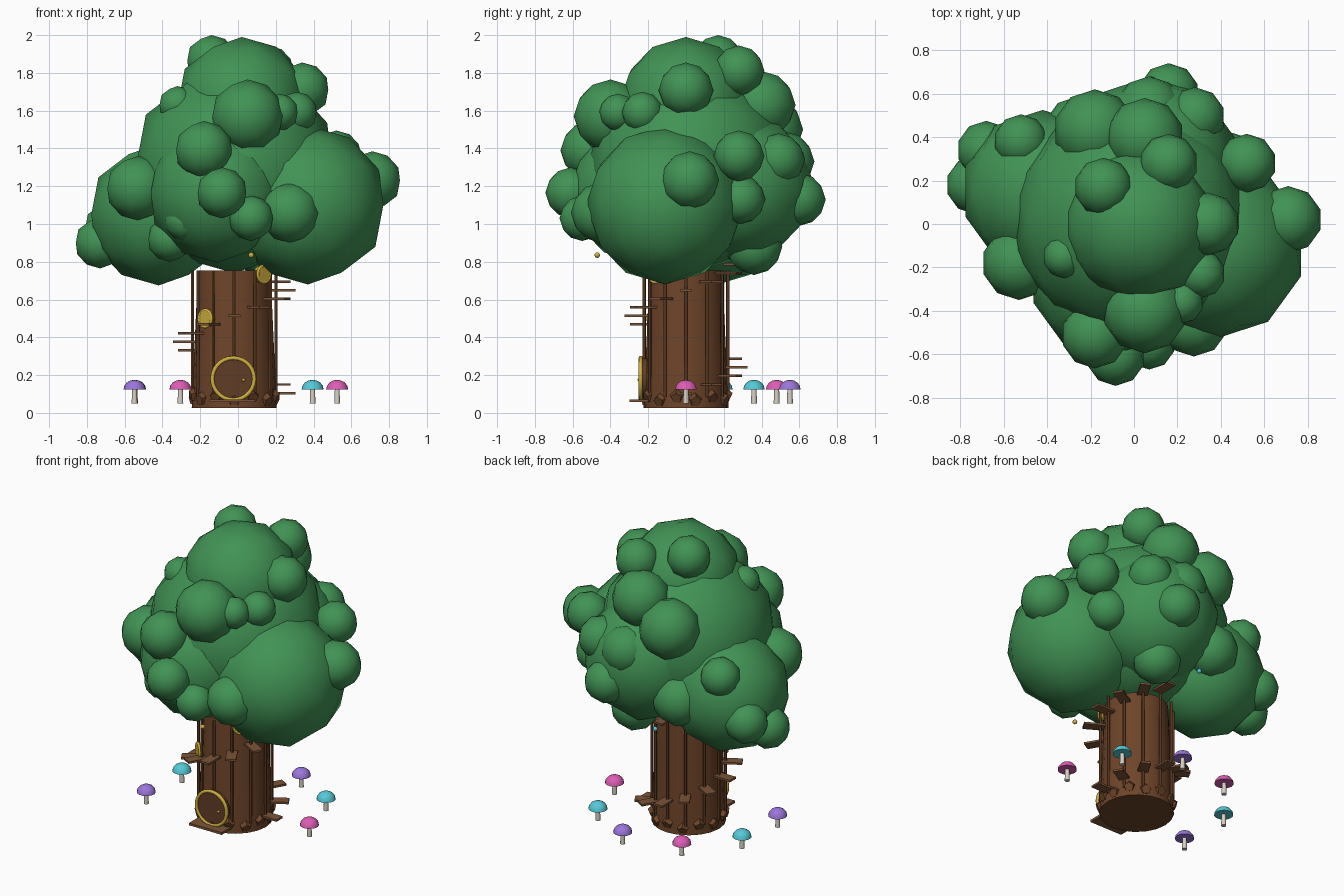
import bpy, math, random
from mathutils import Vector

if "Cube" in bpy.data.objects:
    bpy.data.objects.remove(bpy.data.objects["Cube"])

random.seed(4)
CX = -0.02  # trunk axis


def mat(name, col):
    m = bpy.data.materials.new(name)
    m.diffuse_color = (*col, 1)
    m.use_nodes = True
    m.node_tree.nodes["Principled BSDF"].inputs["Base Color"].default_value = m.diffuse_color
    return m


LEAF = mat("leaf green", (0.053, 0.29, 0.09))
BARK = mat("bark brown", (0.155, 0.058, 0.022))
DARK = mat("door brown", (0.12, 0.046, 0.019))
PLANK = mat("plank brown", (0.20, 0.09, 0.04))
GOLD = mat("gold", (0.62, 0.43, 0.05))
PINK = mat("pink", (0.72, 0.11, 0.46))
CYAN = mat("cyan", (0.09, 0.59, 0.68))
PURPLE = mat("purple", (0.33, 0.18, 0.70))
STEM = mat("stem cream", (0.68, 0.63, 0.54))


def finish(name, m, smooth=None):
    o = bpy.context.object
    o.name = name
    o.data.materials.append(m)
    if smooth:
        bpy.ops.object.shade_smooth_by_angle(angle=math.radians(smooth))
    return o


def ball(name, x, y, z, r, m):
    bpy.ops.mesh.primitive_ico_sphere_add(subdivisions=2, radius=r, location=(x, y, z))
    return finish(name, m, 60)


def rod(name, loc, r1, r2, h, n, m, rot=(0, 0, 0), smooth=40):
    bpy.ops.mesh.primitive_cone_add(vertices=n, radius1=r1, radius2=r2, depth=h, location=loc, rotation=rot)
    return finish(name, m, smooth)


def box(name, loc, size, m, rz=0):
    bpy.ops.mesh.primitive_cube_add(size=1, location=loc, rotation=(0, 0, rz))
    bpy.context.object.scale = size
    return finish(name, m)


def ring(name, loc, R, r, rot, m):
    bpy.ops.mesh.primitive_torus_add(location=loc, rotation=rot, major_radius=R, minor_radius=r,
                                     major_segments=28, minor_segments=8)
    return finish(name, m, 60)


# large foliage masses
for x, y, z, r in [(-0.02, 0.02, 1.29, 0.55), (0.02, 0.0, 1.635, 0.355), (0.37, -0.11, 1.10, 0.42),
                   (-0.42, 0.15, 1.05, 0.375), (-0.11, -0.25, 1.165, 0.37), (0.08, 0.28, 1.20, 0.40)]:
    ball("foliage_mass", x, y, z, r, LEAF)

# small foliage puffs
for x, y, z, r in [
        (-0.14, 0.17, 1.865, 0.135), (0.16, 0.28, 1.81, 0.135), (0.34, 0.0, 1.71, 0.145),
        (0.05, -0.40, 1.57, 0.195), (-0.18, -0.51, 1.39, 0.155), (-0.085, -0.61, 1.165, 0.135),
        (0.275, -0.45, 1.06, 0.16), (0.07, -0.55, 1.03, 0.12), (-0.53, -0.18, 1.19, 0.17),
        (-0.73, 0.18, 0.90, 0.135), (-0.68, 0.34, 0.98, 0.135), (-0.52, 0.38, 1.25, 0.125),
        (-0.18, 0.43, 1.50, 0.19), (0.05, 0.40, 1.63, 0.18), (0.28, 0.49, 1.34, 0.14),
        (0.52, 0.28, 1.36, 0.135), (0.45, 0.29, 1.13, 0.13), (0.71, 0.02, 1.23, 0.155),
        (0.31, -0.23, 1.59, 0.11), (-0.32, -0.15, 1.63, 0.10), (0.16, 0.60, 1.13, 0.14),
        (0.07, 0.52, 1.33, 0.16), (0.12, 0.36, 0.88, 0.15), (-0.36, -0.20, 0.92, 0.12),
        (-0.25, 0.42, 1.05, 0.17), (-0.28, -0.40, 1.02, 0.11), (0.22, -0.36, 1.59, 0.10)]:
    ball("foliage_puff", x, y, z, r, LEAF)

# trunk with vertical bark ridges
rod("trunk", (CX, 0, 0.39), 0.225, 0.192, 0.73, 20, BARK)
for i in range(12):
    a = math.tau * i / 12
    rod("bark_ridge", (CX + 0.222 * math.cos(a), 0.222 * math.sin(a), 0.42), 0.009, 0.009, 0.67, 6, BARK)

# chunky roots around the base, pointing out and down
for i in range(14):
    a = math.tau * (i + 0.5) / 14
    d = Vector((math.cos(a), math.sin(a), random.uniform(-0.5, -0.2)))
    rot = d.to_track_quat('Z', 'Y').to_euler()
    rod("root", (CX + 0.175 * math.cos(a), 0.175 * math.sin(a), 0.085 + 0.02 * (i % 2)), 0.065, 0.03, 0.13, 5,
        BARK, rot, None)

# spiral stair, 12 steps per turn
for i in range(16):
    a = math.radians(30 * i)
    box("stair_step", (CX + 0.26 * math.cos(a), 0.26 * math.sin(a), 0.11 + 0.0454 * i - 0.005),
        (0.13, 0.065, 0.013), PLANK, a)

# round door, frame, knob and doorstep
FRONT = (math.pi / 2, 0, 0)
rod("door", (-0.025, -0.225, 0.18), 0.11, 0.11, 0.035, 28, DARK, FRONT)
ring("door_frame", (-0.025, -0.24, 0.18), 0.111, 0.011, FRONT, GOLD)
ball("door_knob", 0.03, -0.248, 0.175, 0.009, GOLD)
box("doorstep", (-0.03, -0.225, 0.064), (0.24, 0.15, 0.015), PLANK)

# round gold windows
for deg, z, rad in [(-132, 0.50, 0.218), (-46, 0.735, 0.214)]:
    a = math.radians(deg)
    d = Vector((math.cos(a), math.sin(a), 0))
    loc = Vector((CX, 0, z)) + d * rad
    rot = d.to_track_quat('Z', 'Y').to_euler()
    rod("window_pane", loc, 0.045, 0.045, 0.036, 20, GOLD, rot)
    ring("window_frame", loc + d * 0.012, 0.045, 0.008, rot, GOLD)


# mushrooms in an arc behind the tree
def mushroom(x, y, m):
    rod("mushroom_stem", (x, y, 0.09), 0.016, 0.013, 0.08, 10, STEM)
    n, rows = 14, 4
    verts = [(0, 0, 0.05)]
    for j in range(1, rows + 1):
        t = math.pi / 2 * j / rows
        for k in range(n):
            p = math.tau * k / n
            verts.append((0.058 * math.sin(t) * math.cos(p), 0.058 * math.sin(t) * math.sin(p),
                          0.05 * math.cos(t)))
    faces = [(0, 1 + k, 1 + (k + 1) % n) for k in range(n)]
    for j in range(rows - 1):
        b = 1 + j * n
        faces += [(b + k, b + n + k, b + n + (k + 1) % n, b + (k + 1) % n) for k in range(n)]
    faces.append(tuple(reversed(range(1 + (rows - 1) * n, 1 + rows * n))))
    me = bpy.data.meshes.new("mushroom_cap")
    me.from_pydata(verts, [], faces)
    o = bpy.data.objects.new("mushroom_cap", me)
    bpy.context.collection.objects.link(o)
    o.location = (x, y, 0.125)
    bpy.ops.object.select_all(action='DESELECT')
    o.select_set(True)
    bpy.context.view_layer.objects.active = o
    finish("mushroom_cap", m, 50)


for x, y, m in [(0.525, 0.0, PINK), (0.395, 0.36, CYAN), (0.08, 0.55, PURPLE),
                (-0.305, 0.48, PINK), (-0.545, 0.19, CYAN), (-0.548, -0.18, PURPLE)]:
    mushroom(x, y, m)

# tiny hanging lights
ball("light_gold", 0.07, -0.47, 0.835, 0.015, GOLD)
ball("light_cyan", -0.11, 0.48, 0.835, 0.015, CYAN)
